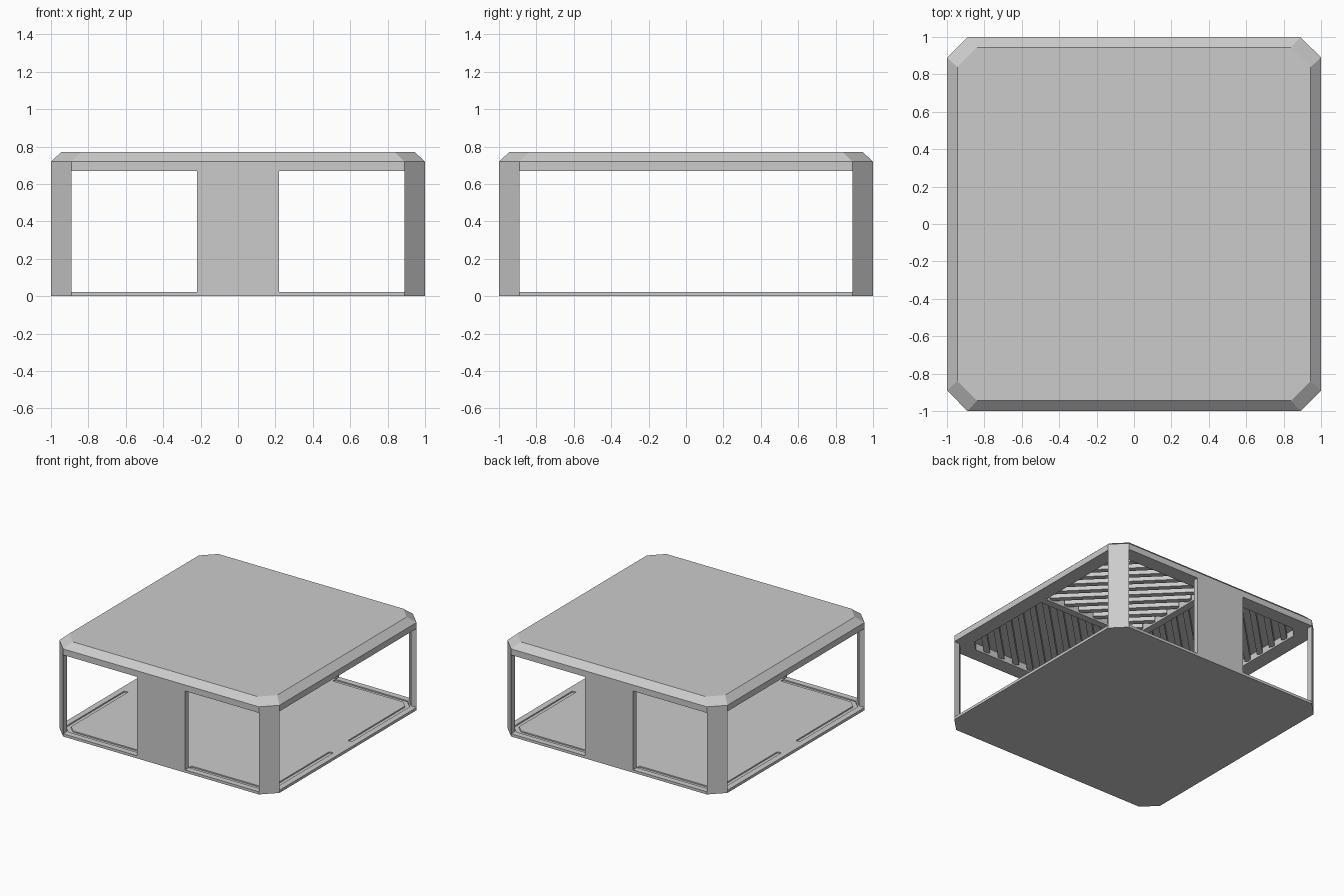
import bpy, bmesh, math
from mathutils import Matrix, Vector

if "Cube" in bpy.data.objects:
    bpy.data.objects.remove(bpy.data.objects["Cube"])

SIGNS = [(1, 1), (-1, 1), (-1, -1), (1, -1)]


def finish(bm, name):
    bmesh.ops.recalc_face_normals(bm, faces=bm.faces[:])
    me = bpy.data.meshes.new(name)
    bm.to_mesh(me)
    bm.free()
    ob = bpy.data.objects.new(name, me)
    bpy.context.collection.objects.link(ob)
    return ob


def octagon(r, c):
    """Square of half-size r whose corners are cut back to c."""
    pts = []
    for sx, sy in SIGNS:
        pair = [(sx * r, sy * c), (sx * c, sy * r)]
        pts += pair if sx * sy > 0 else pair[::-1]
    return pts


def loft(bm, loops, capped=True):
    """Skin a list of (outline, z) loops; uncapped lofts close on themselves."""
    rows = [[bm.verts.new((x, y, z)) for x, y in pts] for pts, z in loops]
    n = len(rows[0])
    pairs = list(zip(rows, rows[1:]))
    if not capped:
        pairs.append((rows[-1], rows[0]))
    for a, b in pairs:
        for i in range(n):
            j = (i + 1) % n
            bm.faces.new((a[i], a[j], b[j], b[i]))
    if capped:
        bm.faces.new(rows[0][::-1])
        bm.faces.new(rows[-1])


def box(bm, center, size, angle=0.0):
    m = (Matrix.Translation(center) @ Matrix.Rotation(angle, 4, 'Z')
         @ Matrix.Diagonal((*size, 1)))
    bmesh.ops.create_cube(bm, size=1, matrix=m)


# Floor slab with a groove near each corner
bm = bmesh.new()
loft(bm, [(octagon(1, 0.89), 0), (octagon(1, 0.89), 0.022)])
floor = finish(bm, "floor")

groove = [(0.22, 0.95), (0.875, 0.95), (0.95, 0.875), (0.95, 0.12),
          (0.915, 0.12), (0.915, 0.86), (0.86, 0.915), (0.22, 0.915)]
bm = bmesh.new()
for sx, sy in SIGNS:
    pts = [(sx * x, sy * y) for x, y in groove]
    loft(bm, [(pts, 0.012), (pts, 0.05)])
cutter = finish(bm, "groove_cutter")
cutter.hide_render = True
cutter.hide_set(True)
mod = floor.modifiers.new("grooves", 'BOOLEAN')
mod.operation = 'DIFFERENCE'
mod.solver = 'EXACT'
mod.object = cutter

# Corner posts
post = [(0.89, 1), (1, 0.89), (0.95, 0.89), (0.89, 0.95)]
bm = bmesh.new()
for sx, sy in SIGNS:
    pts = [(sx * x, sy * y) for x, y in post]
    loft(bm, [(pts, 0.022), (pts, 0.67)])
finish(bm, "corner_posts")

# Front and back wall panels
for name, s in (("front_panel", -1), ("back_panel", 1)):
    bm = bmesh.new()
    box(bm, (0, s * 0.978, 0.346), (0.44, 0.044, 0.648))
    finish(bm, name)

# Roof: rim, recessed ceiling and bevelled top in one shell
bm = bmesh.new()
loft(bm, [(octagon(0.88, 0.80), 0.725), (octagon(0.88, 0.80), 0.67),
          (octagon(1, 0.89), 0.67), (octagon(1, 0.89), 0.72),
          (octagon(0.945, 0.84), 0.77)])
finish(bm, "roof")

# Cross beams under the ceiling
bm = bmesh.new()
box(bm, (0, 0, 0.6975), (1.76, 0.06, 0.055))
box(bm, (0, 0, 0.6975), (0.06, 1.76, 0.055))
finish(bm, "ceiling_beams")

# Diagonal slats in the four ceiling quarters
bm = bmesh.new()
lo, hi, step = 0.03, 0.88, 0.14
for k in range(11):
    c = 0.17 + k * step
    x0, x1 = max(lo, c - hi), min(hi, c - lo)
    a, b = Vector((x0, c - x0)), Vector((x1, c - x1))
    if (b - a).length < 0.08:
        continue
    mid = (a + b) / 2
    for sx, sy in SIGNS:
        box(bm, (sx * mid.x, sy * mid.y, 0.704),
            ((b - a).length, 0.045, 0.042), -sx * sy * math.pi / 4)
finish(bm, "ceiling_slats")
